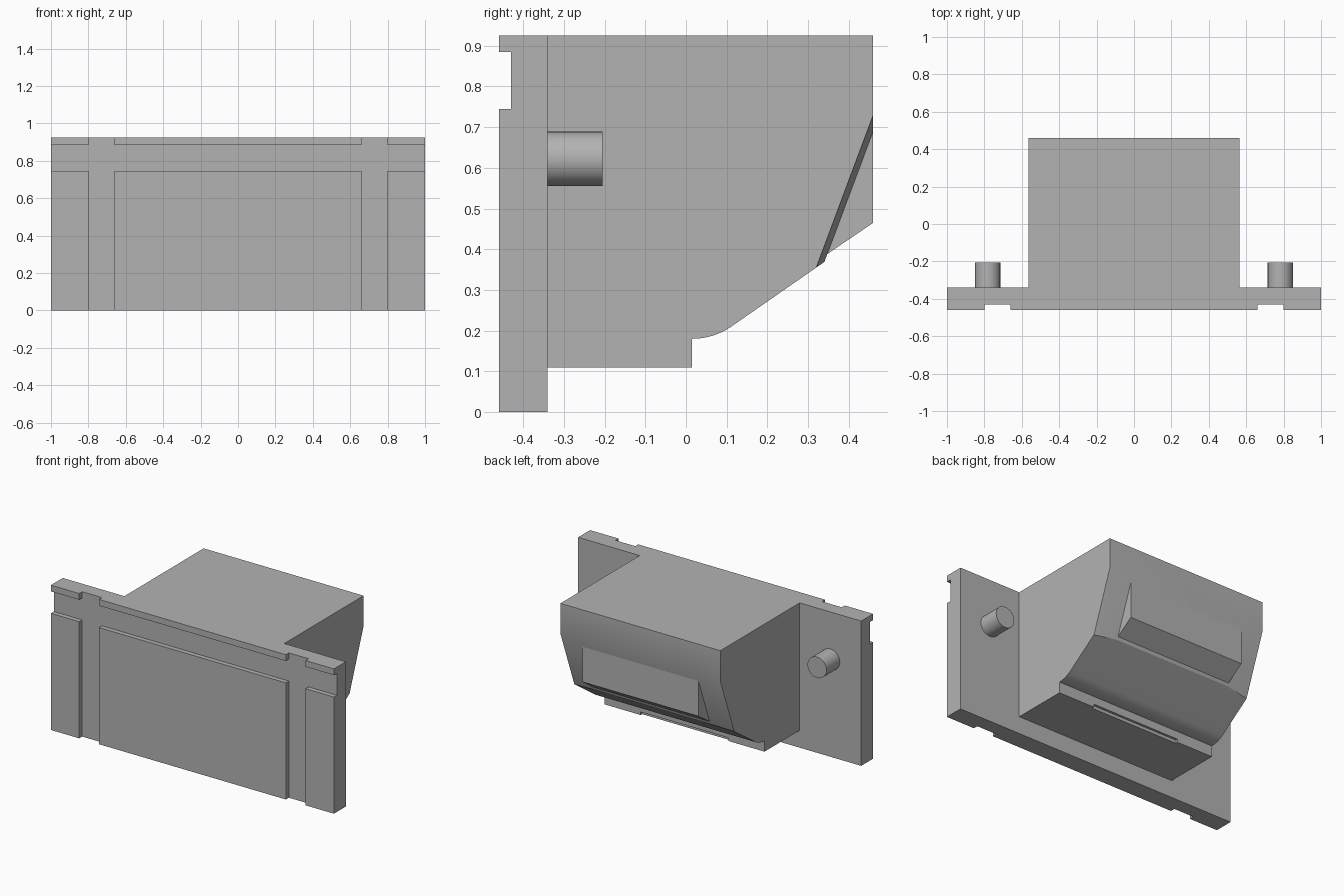
import bpy, bmesh, math

cube = bpy.data.objects.get("Cube")
if cube:
    bpy.data.objects.remove(cube, do_unlink=True)

grey = bpy.data.materials.new("plain_grey")
grey.use_nodes = True
grey.diffuse_color = (0.45, 0.45, 0.45, 1)
grey.node_tree.nodes["Principled BSDF"].inputs["Base Color"].default_value = grey.diffuse_color


def finish(name, bm):
    bmesh.ops.recalc_face_normals(bm, faces=bm.faces)
    mesh = bpy.data.meshes.new(name)
    bm.to_mesh(mesh)
    bm.free()
    mesh.materials.append(grey)
    obj = bpy.data.objects.new(name, mesh)
    bpy.context.collection.objects.link(obj)
    return obj


def loft(name, sections):
    """Skin a row of (x, [(y, z), ...]) cross-sections and cap both ends."""
    bm = bmesh.new()
    rings = [[bm.verts.new((x, y, z)) for y, z in pts] for x, pts in sections]
    for a, b in zip(rings, rings[1:]):
        for i in range(len(a)):
            j = (i + 1) % len(a)
            bm.faces.new((a[i], a[j], b[j], b[i]))
    bm.faces.new(rings[0])
    bm.faces.new(rings[-1])
    return finish(name, bm)


def box(name, x0, x1, y0, y1, z0, z1):
    pts = [(y0, z0), (y1, z0), (y1, z1), (y0, z1)]
    return loft(name, [(x0, pts), (x1, pts)])


def smooth(obj):
    bpy.ops.object.select_all(action="DESELECT")
    obj.select_set(True)
    bpy.context.view_layer.objects.active = obj
    bpy.ops.object.shade_smooth_by_angle(angle=math.radians(25))


# Face plate with raised panels separated by grooves
TOP, FRONT, GROOVE, BACK = 0.925, -0.46, -0.43, -0.34
box("face_plate", -1, 1, GROOVE, BACK, 0, TOP)
for side, x0, x1 in (("right", -1, -0.8), ("middle", -0.66, 0.66), ("left", 0.8, 1)):
    box(side + "_lower_panel", x0, x1, FRONT, GROOVE, 0, 0.745)
    box(side + "_top_strip", x0, x1, FRONT, GROOVE, 0.885, TOP)


# Body: curved underside, rear corners cut back at a slant
def body_section(foot, brow):
    curve = [(0.015 + 0.17 * math.sin(a), 0.18 + 0.17 * (1 - math.cos(a)))
             for a in (math.radians(34 * i / 8) for i in range(9))]
    return [(BACK, 0.11), (0.015, 0.11)] + curve + [foot, (0.46, brow), (0.46, TOP), (BACK, TOP)]


outer = body_section((0.32, 0.355), 0.73)
inner = body_section((0.34, 0.369), 0.69)
body = loft("body", [(-0.565, outer), (-0.41, inner), (0.41, inner), (0.565, outer)])

# Shallow notch in the lower lip
cutter = box("notch_cutter", -0.31, 0.31, 0.0, 0.05, 0.08, 0.13)
cutter.hide_render = True
notch = body.modifiers.new("notch", "BOOLEAN")
notch.operation = "DIFFERENCE"
notch.solver = "EXACT"
notch.object = cutter
bpy.context.view_layer.objects.active = body
bpy.ops.object.modifier_apply(modifier=notch.name)
bpy.data.objects.remove(cutter, do_unlink=True)
smooth(body)

# Rear wedge that fills the space between the cut corners
wedge = [(0.325, 0.373), (0.46, 0.465), (0.46, 0.69), (0.42, 0.69)]
loft("rear_wedge", [(-0.41, wedge), (0.41, wedge)])

# Locating pegs behind the plate
for side, sign in (("left", 1), ("right", -1)):
    bpy.ops.mesh.primitive_cylinder_add(vertices=32, radius=0.067, depth=0.135,
                                        location=(sign * 0.782, -0.2725, 0.622),
                                        rotation=(math.pi / 2, 0, 0))
    peg = bpy.context.object
    peg.name = side + "_peg"
    peg.data.materials.append(grey)
    smooth(peg)
